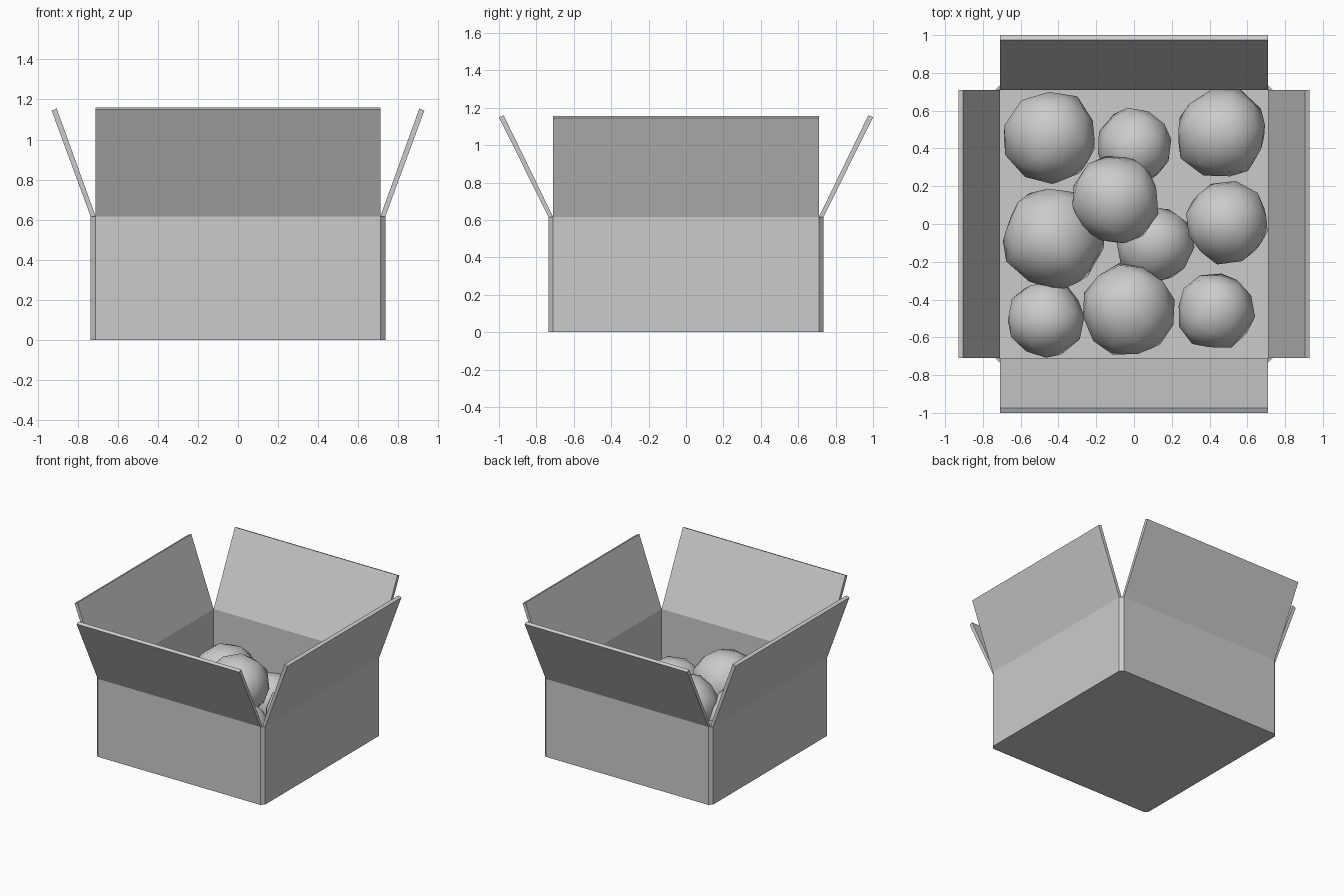
import bpy, bmesh, random
from mathutils import Matrix, Vector
from math import pi

if "Cube" in bpy.data.objects:
    bpy.data.objects.remove(bpy.data.objects["Cube"])

random.seed(4)
IN, OUT, RIM, FLOOR = 0.71, 0.735, 0.615, 0.02


def finish(bm, name, smooth=False):
    bmesh.ops.recalc_face_normals(bm, faces=bm.faces)
    for f in bm.faces:
        f.smooth = smooth
    mesh = bpy.data.meshes.new(name)
    bm.to_mesh(mesh)
    bm.free()
    obj = bpy.data.objects.new(name, mesh)
    bpy.context.collection.objects.link(obj)
    return obj


# Box body: square inside, narrow chamfers on the outer corners
def box_body():
    bm = bmesh.new()
    outline = [(IN, -OUT), (OUT, -IN), (OUT, IN), (IN, OUT),
               (-IN, OUT), (-OUT, IN), (-OUT, -IN), (-IN, -OUT)]
    square = [(IN, -IN), (IN, IN), (-IN, IN), (-IN, -IN)]

    def ring(points, z):
        return [bm.verts.new((x, y, z)) for x, y in points]

    def bridge(a, b):
        for i in range(len(a)):
            j = (i + 1) % len(a)
            bm.faces.new((a[i], a[j], b[j], b[i]))

    o0, o1 = ring(outline, 0), ring(outline, RIM)
    i0, i1 = ring(square, FLOOR), ring(square, RIM)
    bridge(o0, o1)
    bridge(i0, i1)
    bm.faces.new(o0)
    bm.faces.new(i0)
    # Rim: one corner triangle and one wall strip per side
    for k in range(4):
        a, b, c = o1[2 * k], o1[2 * k + 1], o1[(2 * k + 2) % 8]
        bm.faces.new((a, b, i1[k]))
        bm.faces.new((b, c, i1[(k + 1) % 4], i1[k]))
    finish(bm, "box_body")


# Open flap: slanted profile in the x-z plane, extruded along y, then turned
def flap(name, turn, reach, top):
    bm = bmesh.new()
    profile = [(IN, RIM), (OUT, RIM), (reach, top - 0.011), (reach - 0.025, top)]
    face = bm.faces.new([bm.verts.new((x, -IN, z)) for x, z in profile])
    new = bmesh.ops.extrude_face_region(bm, geom=[face])["geom"]
    bmesh.ops.translate(bm, vec=(0, 2 * IN, 0),
                        verts=[v for v in new if isinstance(v, bmesh.types.BMVert)])
    bmesh.ops.rotate(bm, verts=bm.verts, matrix=Matrix.Rotation(turn, 3, 'Z'))
    finish(bm, name)


# Lumpy low-poly ball
def ball(name, x, y, z, r):
    bm = bmesh.new()
    bmesh.ops.create_icosphere(bm, subdivisions=2, radius=r)
    spin = Matrix.Rotation(random.uniform(0, 6), 3, Vector((1, random.random(), random.random())))
    for v in bm.verts:
        v.co = spin @ v.co * random.uniform(0.95, 1.05)
        v.co.z = max(v.co.z, FLOOR - z)
    finish(bm, name, True).location = (x, y, z)


box_body()
flap("right_flap", 0, 0.93, 1.155)
flap("back_flap", pi / 2, 1.0, 1.16)
flap("left_flap", pi, 0.93, 1.155)
flap("front_flap", -pi / 2, 1.0, 1.16)

balls = [(-.44, .46, .24, .25), (0, .41, .20, .205), (.46, .48, .25, .245),
         (-.43, -.08, .28, .27), (-.10, .13, .40, .235), (.11, -.11, .20, .205),
         (.49, .01, .36, .22), (-.47, -.50, .20, .205), (-.03, -.45, .34, .245),
         (.43, -.46, .19, .205)]
for n, b in enumerate(balls):
    ball(f"ball_{n + 1}", *b)
